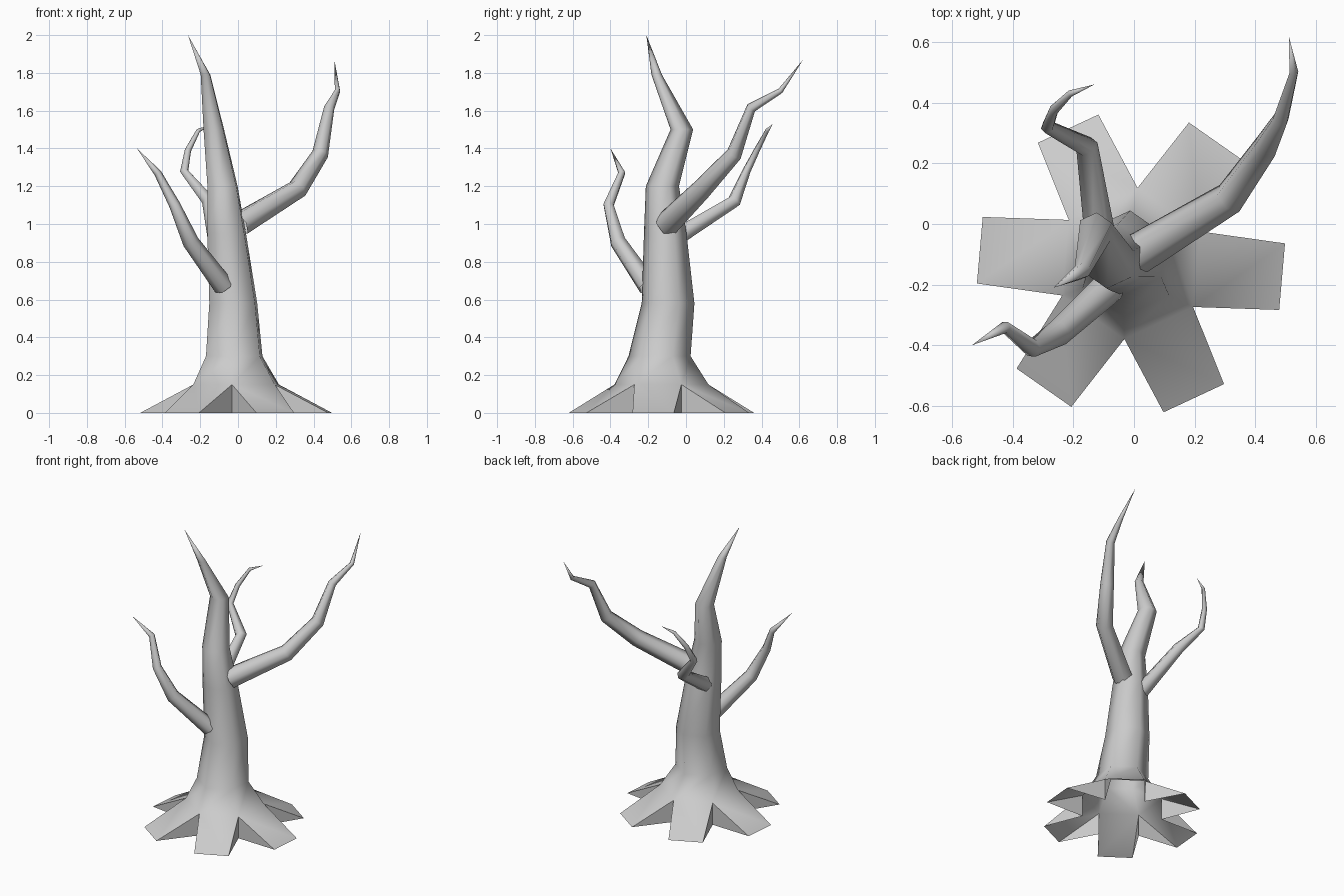
import bpy, bmesh, math
from mathutils import Vector, Matrix

cube = bpy.data.objects.get("Cube")
if cube:
    bpy.data.objects.remove(cube, do_unlink=True)

bark = bpy.data.materials.new("grey_bark")
bark.use_nodes = True
GREY = (0.6, 0.6, 0.6, 1)
bark.diffuse_color = GREY
bark.node_tree.nodes["Principled BSDF"].inputs["Base Color"].default_value = GREY
SIDES = 6
START = math.radians(25)


def ring(bm, centre, radius, u, v):
    """Six-sided ring of vertices in the plane of u and v."""
    angles = [START + math.tau * i / SIDES for i in range(SIDES)]
    return [bm.verts.new(Vector(centre) + radius * (u * math.cos(a) + v * math.sin(a)))
            for a in angles]


def bridge(bm, low, high):
    for i in range(SIDES):
        j = (i + 1) % SIDES
        bm.faces.new((low[i], low[j], high[j], high[i]))


def close_tip(bm, last, tip):
    point = bm.verts.new(tip)
    for i in range(SIDES):
        bm.faces.new((last[i], last[(i + 1) % SIDES], point))


def finish(bm, name):
    mesh = bpy.data.meshes.new(name)
    bm.to_mesh(mesh)
    bm.free()
    mesh.materials.append(bark)
    obj = bpy.data.objects.new(name, mesh)
    bpy.context.collection.objects.link(obj)
    bpy.ops.object.select_all(action='DESELECT')
    obj.select_set(True)
    bpy.context.view_layer.objects.active = obj
    bpy.ops.object.shade_smooth_by_angle(angle=math.radians(65))


def branch(name, path, tip):
    """Tapering tube whose rings follow the bends of the path."""
    bm = bmesh.new()
    points = [Vector(p[:3]) for p in path] + [Vector(tip)]
    previous = None
    normal = Vector((0, 0, 1))
    for i, p in enumerate(path):
        ahead = (points[i + 1] - points[i]).normalized()
        behind = (points[i] - points[i - 1]).normalized() if i else ahead
        axis = (ahead + behind).normalized()
        u = (normal - axis * normal.dot(axis)).normalized()
        normal = u
        current = ring(bm, points[i], p[3], u, axis.cross(u))
        if previous:
            bridge(bm, previous, current)
        previous = current
    close_tip(bm, previous, tip)
    finish(bm, name)


# Trunk with flared foot
bm = bmesh.new()
X, Y = Vector((1, 0, 0)), Vector((0, 1, 0))
trunk = [(-0.01, -0.13, 0.15, 0.25), (-0.02, -0.14, 0.3, 0.165),
         (-0.025, -0.095, 0.58, 0.14), (-0.06, -0.11, 0.95, 0.113),
         (-0.082, -0.125, 1.2, 0.088), (-0.128, -0.022, 1.5, 0.06),
         (-0.172, -0.155, 1.79, 0.028)]
rings = [ring(bm, p[:3], p[3], X, Y) for p in trunk]
for low, high in zip(rings, rings[1:]):
    bridge(bm, low, high)
close_tip(bm, rings[-1], (-0.265, -0.21, 2))

# Six flat roots with side walls, reaching the ground
foot = rings[0]
ground = [bm.verts.new((v.co.x, v.co.y, 0)) for v in foot]
centre = Vector((-0.01, -0.13, 0))
REACH = [0.49, 0.49, 0.5, 0.5, 0.49, 0.5]
for i in range(SIDES):
    j = (i + 1) % SIDES
    a = START + math.tau * (i + 0.5) / SIDES
    out = Vector((math.cos(a), math.sin(a), 0))
    side = Vector((-out.y, out.x, 0))
    end_a = bm.verts.new(centre + out * REACH[i] - side * 0.11)
    end_b = bm.verts.new(centre + out * REACH[i] + side * 0.11)
    bm.faces.new((foot[i], end_a, end_b, foot[j]))
    bm.faces.new((foot[i], ground[i], end_a))
    bm.faces.new((foot[j], end_b, ground[j]))
finish(bm, "trunk_and_roots")

# Branches
branch("left_branch", [(0.01, -0.1, 1.0, 0.068), (0.315, 0.085, 1.185, 0.055),
                       (0.435, 0.255, 1.37, 0.044), (0.483, 0.345, 1.615, 0.028),
                       (0.527, 0.5, 1.705, 0.015)], (0.51, 0.62, 1.87))
branch("front_right_branch", [(-0.075, -0.2, 0.67, 0.055), (-0.25, -0.36, 0.905, 0.044),
                              (-0.335, -0.41, 1.1, 0.03), (-0.425, -0.34, 1.27, 0.02)],
       (-0.535, -0.4, 1.4))
branch("back_branch", [(-0.11, -0.05, 0.93, 0.052), (-0.155, 0.255, 1.12, 0.038),
                       (-0.285, 0.32, 1.28, 0.023), (-0.265, 0.375, 1.39, 0.017),
                       (-0.21, 0.43, 1.495, 0.011)], (-0.13, 0.46, 1.53))
